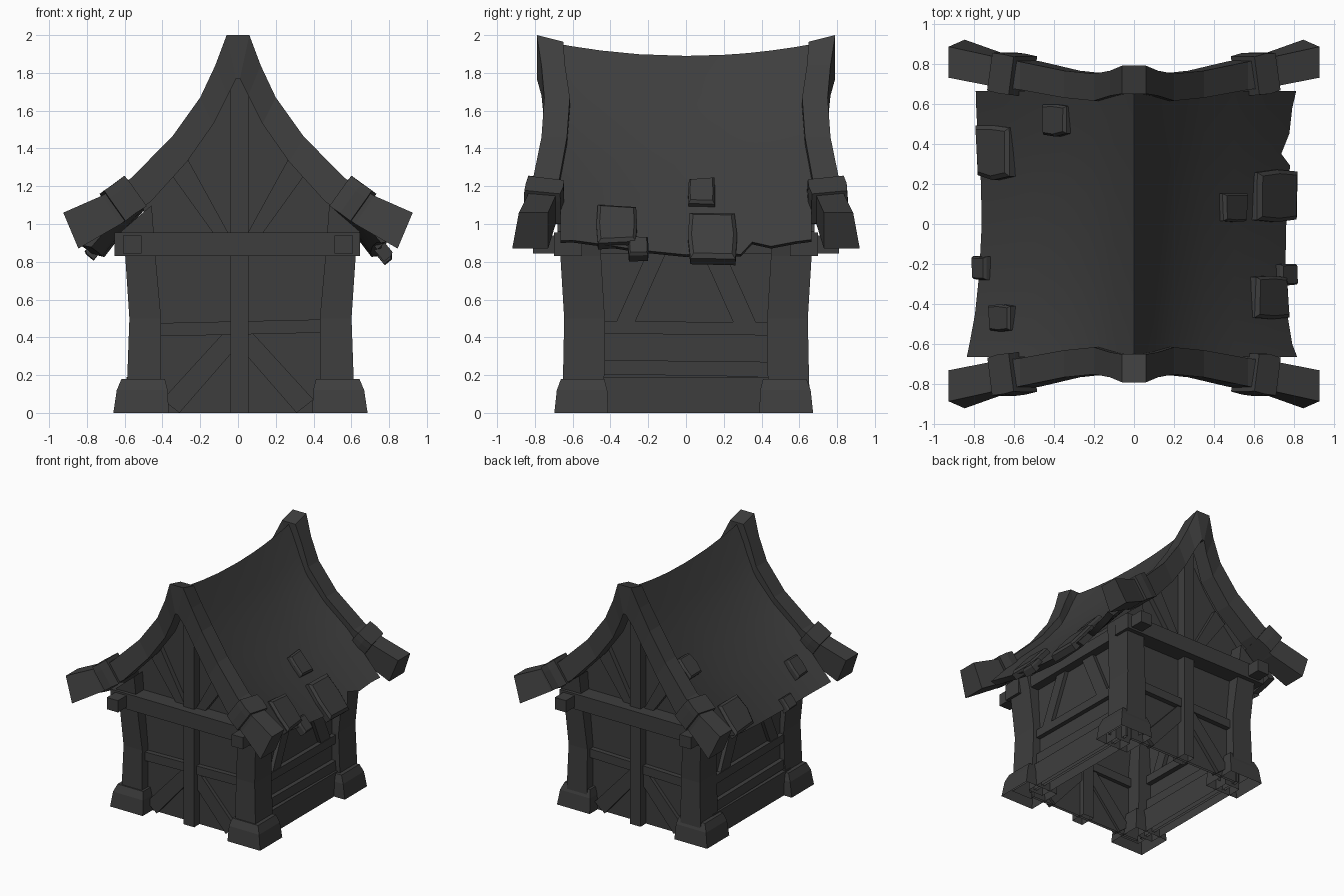
import bpy, bmesh, random
from mathutils import Vector

if "Cube" in bpy.data.objects:
    bpy.data.objects.remove(bpy.data.objects["Cube"])

random.seed(4)
dark = bpy.data.materials.new("dark_grey")
dark.diffuse_color = (.048, .048, .048, 1)
dark.use_nodes = True
dark.node_tree.nodes["Principled BSDF"].inputs["Base Color"].default_value = dark.diffuse_color


def loft(name, rings):
    """Skin equal-length rings of points, cap the ends, leave the underside on the ground open."""
    bm = bmesh.new()
    vs = [[bm.verts.new(p) for p in r] for r in rings]
    n = len(rings[0])
    for a, b in zip(vs, vs[1:]):
        for i in range(n):
            j = (i + 1) % n
            bm.faces.new((a[i], a[j], b[j], b[i]))
    bm.faces.new(vs[0])
    bm.faces.new(vs[-1])
    bmesh.ops.recalc_face_normals(bm, faces=bm.faces)
    for f in [f for f in bm.faces if all(v.co.z < .06 for v in f.verts)]:
        bm.faces.remove(f)
    me = bpy.data.meshes.new(name)
    bm.to_mesh(me)
    bm.free()
    me.materials.append(dark)
    ob = bpy.data.objects.new(name, me)
    bpy.context.collection.objects.link(ob)
    return ob


def front(name, pts, d0, d1, s):
    """Extrude an (x, z) outline between two y depths on the front/back."""
    return loft(name, [[(x, s * d, z) for x, z in pts] for d in (d0, d1)])


def side(name, pts, d0, d1, s):
    """Extrude a (y, z) outline between two x depths on the left/right."""
    return loft(name, [[(s * d, y, z) for y, z in pts] for d in (d0, d1)])


def rect(u0, u1, z0, z1):
    return [(u0, z0), (u1, z0), (u1, z1), (u0, z1)]


def block(name, c, t, u, n, top=1.0, jit=0.0):
    """Box from half-axis vectors, tapering along n, with uneven corners."""
    rings = []
    for k, f in ((-1, 1), (0.5, 1), (1, top)):
        rings.append([c + t * a * f + u * b * f + n * k for a, b in
                      ((-1, -1), (0, -1.06), (1, -1), (1, 1), (0, 1.06), (-1, 1))])
    off = [1 - random.random() * jit for _ in range(6)]
    rings = [[c + (p - c) * o for p, o in zip(r, off)] for r in rings]
    return loft(name, rings)


def interp(table, x):
    for (x0, z0), (x1, z1) in zip(table, table[1:]):
        if x <= x1:
            break
    return z0 + (z1 - z0) * (x - x0) / (x1 - x0)


# Sagging roof shell with a ragged eave whose underside is tucked in
PROFILE = [(0, 1.89), (.1, 1.68), (.2, 1.51), (.35, 1.31), (.5, 1.14), (.65, .97), (.77, .825)]
EAVE_R = [(-.665, .815), (-.6, .79), (-.45, .765), (-.25, .755), (0, .76), (.2, .765),
          (.29, .78), (.35, .735), (.45, .775), (.58, .79), (.665, .81)]
EAVE_L = [(-.665, .835), (-.5, .8), (-.3, .775), (0, .76), (.25, .765), (.5, .785), (.665, .79)]


def roof_z(x, y):
    return interp(PROFILE, abs(x)) + (.14 + .22 * abs(x)) * y * y


rings = []
for y, xr in EAVE_R:
    xl = interp(EAVE_L, y)
    xs = [-xl] + [-p[0] for p in PROFILE[-2:0:-1]] + [p[0] for p in PROFILE[:-1]] + [xr]
    top = [(x, y, roof_z(x, y)) for x in xs]
    under = [(x, y, z - .07) for x, y, z in top]
    for i in (0, -1):
        under[i] = (top[i][0] * .93, y, top[i][2] - .012)
    rings.append(top + under[::-1])
roof = loft("roof", rings)
bpy.context.view_layer.objects.active = roof
roof.select_set(True)
bpy.ops.object.shade_smooth_by_angle(angle=0.5)

# Loose roof tiles: x, y, width in x, length in y
TILES = [(.695, .14, .21, .25), (.485, .08, .13, .15), (.67, -.36, .18, .22), (.75, -.25, .09, .11),
         (-.685, .36, .18, .27), (-.375, .52, .13, .16), (-.65, -.47, .12, .14), (-.75, -.22, .07, .12)]
for x, y, w, l in TILES:
    slope = (roof_z(x + .03, y) - roof_z(x - .03, y)) / .06
    t = Vector((1, 0, slope))
    n = Vector((-slope, 0, 1)).normalized()
    block("roof_tile", Vector((x, y, roof_z(x, y))) + n * .008, t * w / 2,
          Vector((0, l / 2, 0)), n * .035, .85, .16)

# Curved gable boards: top x, top z, bottom x, bottom z, outer y, inner y
BOARD = [(.06, 2.0, .01, 1.77, .79, .65), (.12, 1.84, .055, 1.68, .765, .64),
         (.20, 1.67, .13, 1.53, .75, .615), (.35, 1.46, .27, 1.33, .765, .63),
         (.57, 1.24, .46, 1.12, .81, .67), (.72, 1.15, .62, 1.0, .84, .69),
         (.925, 1.06, .845, .87, .885, .73)]
for s in (-1, 1):
    rings = []
    for m in (-1, 1):
        half = []
        for i, (xt, zt, xb, zb, yo, yi) in enumerate(BOARD):
            dip = .035 if i == 0 else 0
            flare = .035 if i == 6 else 0
            half.append([(m * xt, s * yo, zt), (m * xt, s * yi, zt - dip),
                         (m * xb, s * yi, zb), (m * xb, s * (yo + flare), zb)])
        rings += half[::-1] if m < 0 else half
    loft("gable_board", rings)

    # Binding around each gable board arm
    for m in (-1, 1):
        t = Vector((m * .8, s * .16, -.57)).normalized()
        n = Vector((m * .57, 0, .8)).normalized()
        u = t.cross(n).normalized()
        block("board_binding", Vector((m * .61, s * .75, 1.127)), t * .07, u * .1, n * .1, .97, .05)

# Front and back walls
for s in (-1, 1):
    xs = [-.5, -.35, -.2, -.1, 0, .1, .2, .35, .5]
    front("gable_wall", [(-.5, 0), (.5, 0)] + [(x, roof_z(x, .57) - .05) for x in reversed(xs)],
          .55, .57, s)
    front("centre_post", rect(-.04, .055, 0, 1.79), .51, .64, s)
    front("tie_beam", rect(-.655, .645, .83, .955), .55, .70, s)
    front("mid_rail", [(-.44, .405), (.46, .425), (.46, .495), (-.44, .475)], .52, .61, s)
    for m in (-1, 1):
        front("lower_brace", [(m * x, z) for x, z in ((.40, .07), (.31, 0), (.04, .31), (.04, .42), (.08, .42))],
              .53, .60, s)
        front("gable_brace", [(m * x, z) for x, z in ((.05, .95), (.13, .95), (.36, 1.27), (.27, 1.35))],
              .53, .61, s)

# Side walls
for s in (-1, 1):
    side("side_wall", rect(-.55, .55, .02, 1.03), .52, .54, s)
    side("sill_beam", rect(-.5, .5, 0, .19), .46, .59, s)
    side("low_rail", [(-.46, .205), (.46, .19), (.46, .27), (-.46, .28)], .48, .575, s)
    side("upper_rail", [(-.46, .42), (.46, .41), (.46, .48), (-.46, .485)], .48, .575, s)
    side("side_brace", [(-.37, .48), (-.27, .48), (-.10, .86), (-.20, .86)], .49, .57, s)
    side("side_brace", [(.25, .48), (.37, .48), (.20, .86), (.08, .86)], .49, .57, s)
    side("eave_beam", rect(-.81, .81, .845, .94), .51, .61, s)

# Corner posts with hollow stone feet: z, outer x, inner x, outer y, inner y
POST = [(.05, .602, .42, .655, .44), (.25, .597, .42, .65, .43), (.5, .588, .42, .645, .43),
        (.83, .610, .45, .665, .45), (1.03, .632, .47, .68, .46)]
FOOT = [(0, .673, .38, .685, .40), (.12, .655, .385, .672, .405), (.18, .63, .40, .65, .42)]
for sx in (-1, 1):
    for sy in (-1, 1):
        def section(z, xo, xi, yo, yi, tilt=0, dy=0):
            return [(sx * x + .013, sy * y + dy, z + k * tilt) for x, y, k in
                    ((xo, yo, -1), (xi, yo, 1), (xi, yi, 1), (xo, yi, -1))]
        loft("corner_post", [section(*p, tilt=.07 if p[0] > 1 else 0) for p in POST])
        loft("post_foot", [section(*p, dy=-.012) for p in FOOT])
